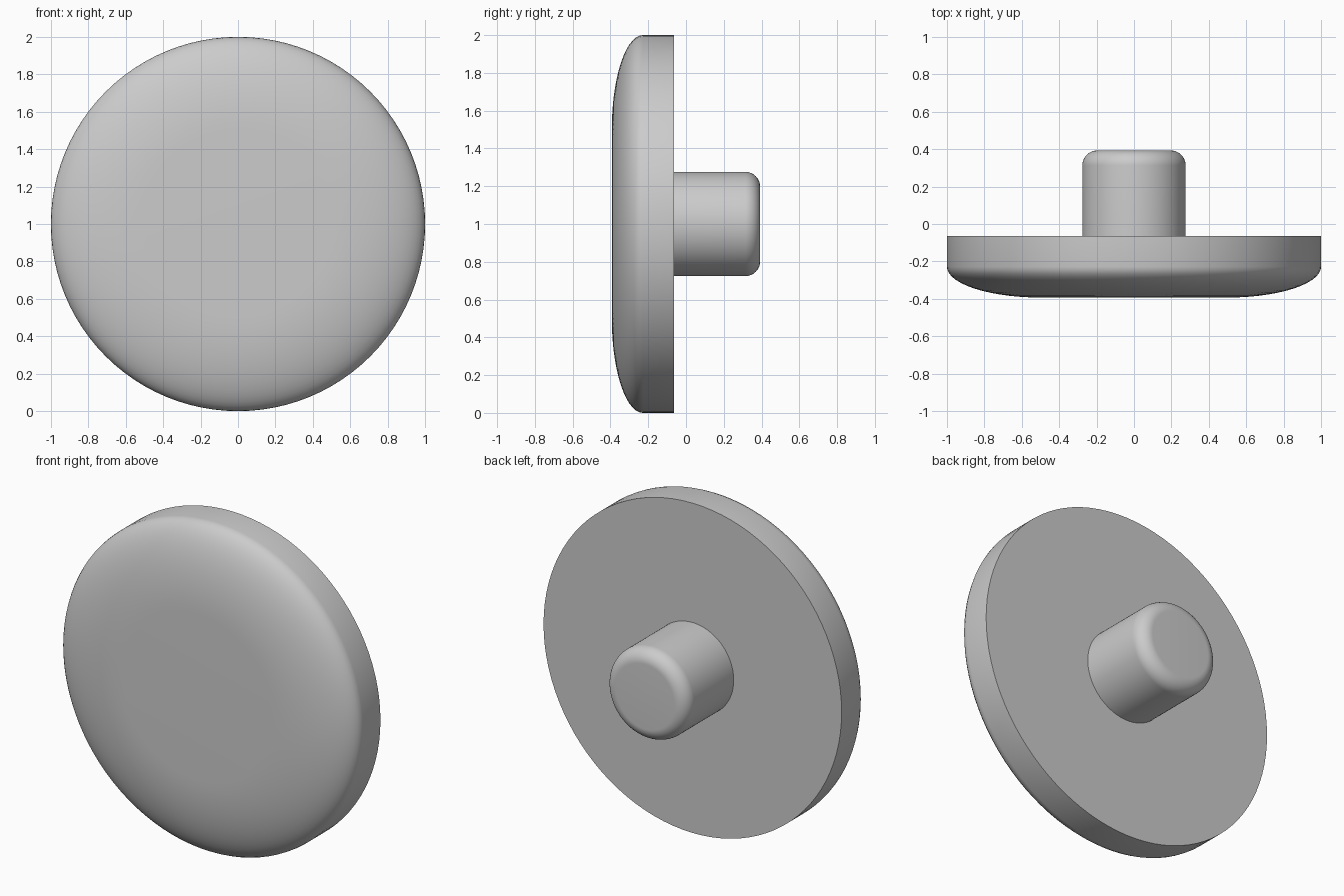
import bpy, bmesh
from math import sin, cos, pi, radians

cube = bpy.data.objects.get("Cube")
if cube:
    bpy.data.objects.remove(cube, do_unlink=True)

CENTRE_Z = 1.0

grey = bpy.data.materials.new("plain_grey")
grey.use_nodes = True
colour = (0.6, 0.6, 0.6, 1)
grey.diffuse_color = colour
grey.node_tree.nodes["Principled BSDF"].inputs["Base Color"].default_value = colour


def rounded_edge(radius, y, across, depth, steps=14):
    """Quarter ellipse from a cylinder wall of given radius onto its flat end at y."""
    return [(radius - across + across * cos(a), y - depth + depth * sin(a))
            for a in (i * pi / 2 / steps for i in range(steps + 1))]


def turned(name, profile, segments=96):
    """Revolve (radius, y) points about the y axis and close both flat ends."""
    bm = bmesh.new()
    rings = []
    for r, y in profile:
        angles = [2 * pi * i / segments for i in range(segments)]
        rings.append([bm.verts.new((r * cos(a), y, r * sin(a))) for a in angles])
    for lower, upper in zip(rings, rings[1:]):
        for i in range(segments):
            j = (i + 1) % segments
            bm.faces.new((lower[i], lower[j], upper[j], upper[i]))
    bm.faces.new(rings[0])
    bm.faces.new(rings[-1])
    bmesh.ops.recalc_face_normals(bm, faces=bm.faces)
    mesh = bpy.data.meshes.new(name)
    bm.to_mesh(mesh)
    bm.free()
    mesh.materials.append(grey)
    obj = bpy.data.objects.new(name, mesh)
    obj.location.z = CENTRE_Z
    bpy.context.collection.objects.link(obj)
    bpy.ops.object.select_all(action='DESELECT')
    obj.select_set(True)
    bpy.context.view_layer.objects.active = obj
    bpy.ops.object.shade_smooth_by_angle(angle=radians(30))
    return obj


# Wide disc with a softly domed front rim and a flat back
front = [(r, -y) for r, y in rounded_edge(1.0, 0.393, 0.5, 0.165)]
turned("disc", [(1.0, -0.063)] + front)

# Mounting post with a rounded end, set slightly into the disc
turned("post", [(0.276, -0.08)] + rounded_edge(0.276, 0.393, 0.08, 0.08))
